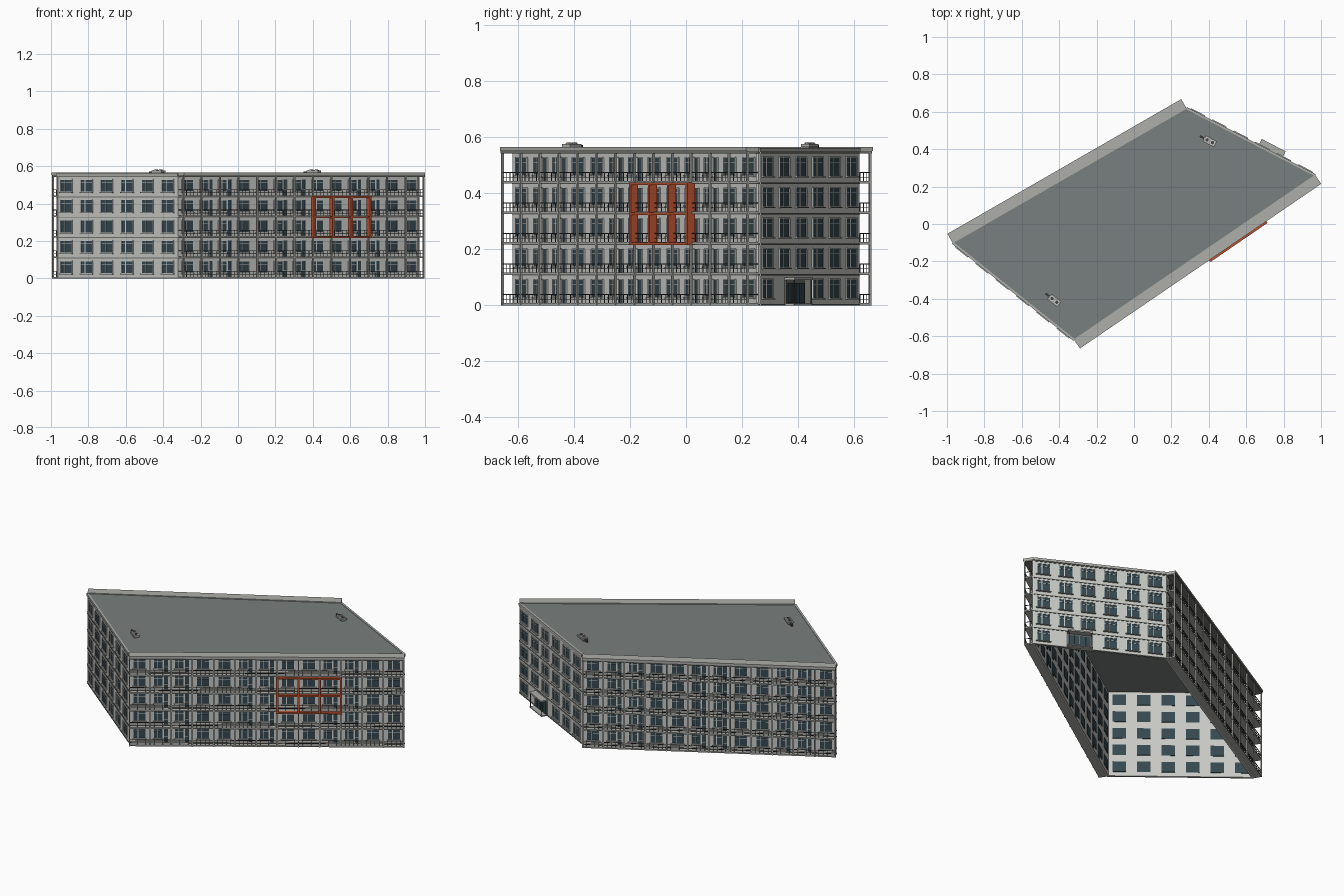
import bpy, bmesh, math
from mathutils import Vector, Matrix

cube = bpy.data.objects.get("Cube")
if cube:
    bpy.data.objects.remove(cube)


def material(name, r, g, b):
    m = bpy.data.materials.new(name)
    m.use_nodes = True
    m.diffuse_color = (r, g, b, 1)
    m.node_tree.nodes["Principled BSDF"].inputs["Base Color"].default_value = (r, g, b, 1)
    return m


WALL = material("pale_plaster", .58, .59, .56)
CONCRETE = material("concrete", .42, .42, .40)
ROOF = material("roof_felt", .19, .215, .21)
GLASS = material("dark_glass", .035, .065, .08)
FRAME = material("window_white", .62, .64, .62)
METAL = material("dark_metal", .06, .06, .06)
ORANGE = material("orange_paint", .50, .085, .03)
SEAM = material("joint_grey", .17, .17, .16)

parts = {}


def part(name, mat):
    if name not in parts:
        parts[name] = (bmesh.new(), mat)
    return parts[name][0]


def prism(bm, corners, z0, z1):
    """Closed prism over a counter-clockwise outline."""
    low = [bm.verts.new((p[0], p[1], z0)) for p in corners]
    top = [bm.verts.new((p[0], p[1], z1)) for p in corners]
    bm.faces.new(low[::-1])
    bm.faces.new(top)
    for i in range(len(low)):
        j = (i + 1) % len(low)
        bm.faces.new((low[i], low[j], top[j], top[i]))


class Side:
    """Wall frame: u runs along the wall, d points outward."""

    def __init__(self, name, a, b, bays):
        self.name, self.a, self.bays = name, Vector(a), bays
        run = Vector(b) - self.a
        self.length = run.length
        self.dir = run.normalized()
        self.out = Vector((self.dir.y, -self.dir.x))
        self.bay = self.length / bays

    def point(self, u, d):
        return self.a + self.dir * u + self.out * d

    def box(self, kind, mat, u0, u1, d0, d1, z0, z1):
        outline = [self.point(*c) for c in ((u0, d1), (u1, d1), (u1, d0), (u0, d0))]
        prism(part(self.name + "_" + kind, mat), outline, z0, z1)


FLOORS, STOREY, TOP = 5, .109, .548
DEPTH = .055
S, E, N, W = (-.32, -.62), (.97, .26), (.28, .62), (-.97, -.10)
front = Side("front_long", S, E, 13)
entry = Side("entrance_end", E, N, 6)
rear = Side("rear_long", N, W, 12)
plain = Side("plain_end", W, S, 6)


def window(s, u, z, width, height):
    """Glass with an outer frame, mullion, transom and sill."""
    l, r, t = u - width / 2, u + width / 2, z + height
    s.box("glass", GLASS, l, r, -.013, .002, z, t)
    for x in (l, u - width * .12, r):
        s.box("window_frames", FRAME, x - .002, x + .002, 0, .005, z, t)
    for h in (z, t):
        s.box("window_frames", FRAME, l, r, 0, .005, h - .002, h + .002)
    s.box("window_frames", FRAME, l, r, 0, .004, t - height * .28, t - height * .28 + .002)
    s.box("sills", CONCRETE, l - .004, r + .004, 0, .011, z - .005, z - .001)


def balcony_door(s, u, z):
    s.box("glass", GLASS, u - .012, u + .012, -.013, .002, z, z + .084)
    for x in (u - .013, u + .013):
        s.box("window_frames", FRAME, x - .002, x + .002, 0, .005, z, z + .084)
    s.box("window_frames", FRAME, u - .012, u + .012, 0, .004, z + .03, z + .033)


# Open shell walls with floor joints
for s in (front, entry, rear, plain):
    s.box("wall", WALL, 0, s.length, -.01, 0, 0, TOP)
    for k in range(FLOORS + 1):
        z = min(max(k * STOREY, .003), TOP - .003)
        s.box("floor_joints", SEAM, 0, s.length, 0, .003, z - .003, z + .002)

# End walls with plain windows
for s in (entry, plain):
    for k in range(FLOORS):
        for i in range(s.bays):
            if s is entry and k == 0 and i in (1, 2):
                continue
            window(s, (i + .5) * s.bay, k * STOREY + .026, .078, .067)

# Long walls: windows, doors, balcony decks, posts and railings
for s in (front, rear):
    for k in range(FLOORS):
        z = k * STOREY
        s.box("decks", CONCRETE, 0, s.length, 0, DEPTH - .008, z, z + .008)
        for h in (.02, .037):
            s.box("rails", METAL, 0, s.length, DEPTH - .012, DEPTH - .009, z + h, z + h + .003)
        for u in (0, s.length - .003):
            s.box("rails", METAL, u, u + .003, 0, DEPTH - .01, z + .037, z + .04)
        for i in range(s.bays):
            u = (i + .5) * s.bay
            if i % 4 in (1, 2):
                window(s, u - .014, z + .03, .052, .062)
                balcony_door(s, u + .029, z + .008)
            else:
                window(s, u, z + .028, .072, .064)
            for j in range(1, 5):
                x = (i + j / 5) * s.bay
                s.box("balusters", METAL, x - .001, x + .001, DEPTH - .012, DEPTH - .01, z + .008, z + .037)
    for i in range(s.bays + 1):
        u = min(max(i * s.bay, .004), s.length - .004)
        s.box("posts", CONCRETE, u - .004, u + .004, DEPTH - .013, DEPTH - .005, 0, TOP)
    # Roof edge over the balconies
    s.box("roof_beam", SEAM, 0, s.length, 0, DEPTH - .004, TOP - .005, TOP + .004)
    s.box("roof_edge", CONCRETE, 0, s.length, -.004, DEPTH, TOP + .004, .565)

# Main roof with coping on both ends
prism(part("main_roof", ROOF), [S, E, N, W], TOP, .56)
for s in (entry, plain):
    s.box("coping", CONCRETE, 0, s.length, -.006, .006, TOP, .563)

# Orange frame around six balconies
left, right = 7 * front.bay, 10 * front.bay
for i in range(4):
    u = left + i * front.bay
    front.box("orange_frame", ORANGE, u - .006, u + .006, .035, .066, .215, .438)
for k in range(3):
    z = .215 + k * .1075
    front.box("orange_frame", ORANGE, left - .006, right + .006, .035, .066, z, z + .009)

# Entrance with doors, side panels and canopy
u = entry.bay * 2.1
entry.box("door_surround", SEAM, u - .075, u + .075, -.012, .006, 0, .088)
for x in (-.05, -.017, .017, .05):
    entry.box("door_glass", GLASS, u + x - .014, u + x + .014, .004, .009, .008, .08)
entry.box("canopy", CONCRETE, u - .072, u + .072, 0, .04, .09, .099)
entry.box("step", CONCRETE, u - .072, u + .072, 0, .038, 0, .006)
for x in (-.066, .066):
    entry.box("canopy_posts", METAL, u + x - .002, u + x + .002, .034, .038, 0, .09)

# Roof ventilation units
for label, x, y, angle in (("rear", .40, .445, -28), ("front", -.43, -.405, -38)):
    turn = Matrix.Translation((x, y, 0)) @ Matrix.Rotation(math.radians(angle), 4, "Z")

    def block(kind, mat, x0, x1, w, z0, z1):
        outline = [turn @ Vector(c) for c in ((x0, -w, 0), (x1, -w, 0), (x1, w, 0), (x0, w, 0))]
        prism(part(label + "_vent_" + kind, mat), outline, z0, z1)

    block("base", SEAM, -.035, .035, .013, .56, .566)
    block("housing", CONCRETE, -.028, .04, .018, .566, .576)
    block("duct", METAL, -.054, -.028, .005, .56, .572)
    for c in (-.01, .022):
        for kind, mat, rad, z in (("fan_ring", FRAME, .013, .577), ("fan", METAL, .009, .579)):
            bmesh.ops.create_cone(part(label + "_vent_" + kind, mat), cap_ends=True, segments=12,
                                  radius1=rad, radius2=rad, depth=.004,
                                  matrix=turn @ Matrix.Translation((c, 0, z)))

# Turn every part into an object
for name, (bm, mat) in parts.items():
    bmesh.ops.recalc_face_normals(bm, faces=bm.faces)
    mesh = bpy.data.meshes.new(name)
    bm.to_mesh(mesh)
    bm.free()
    mesh.materials.append(mat)
    bpy.context.collection.objects.link(bpy.data.objects.new(name, mesh))
